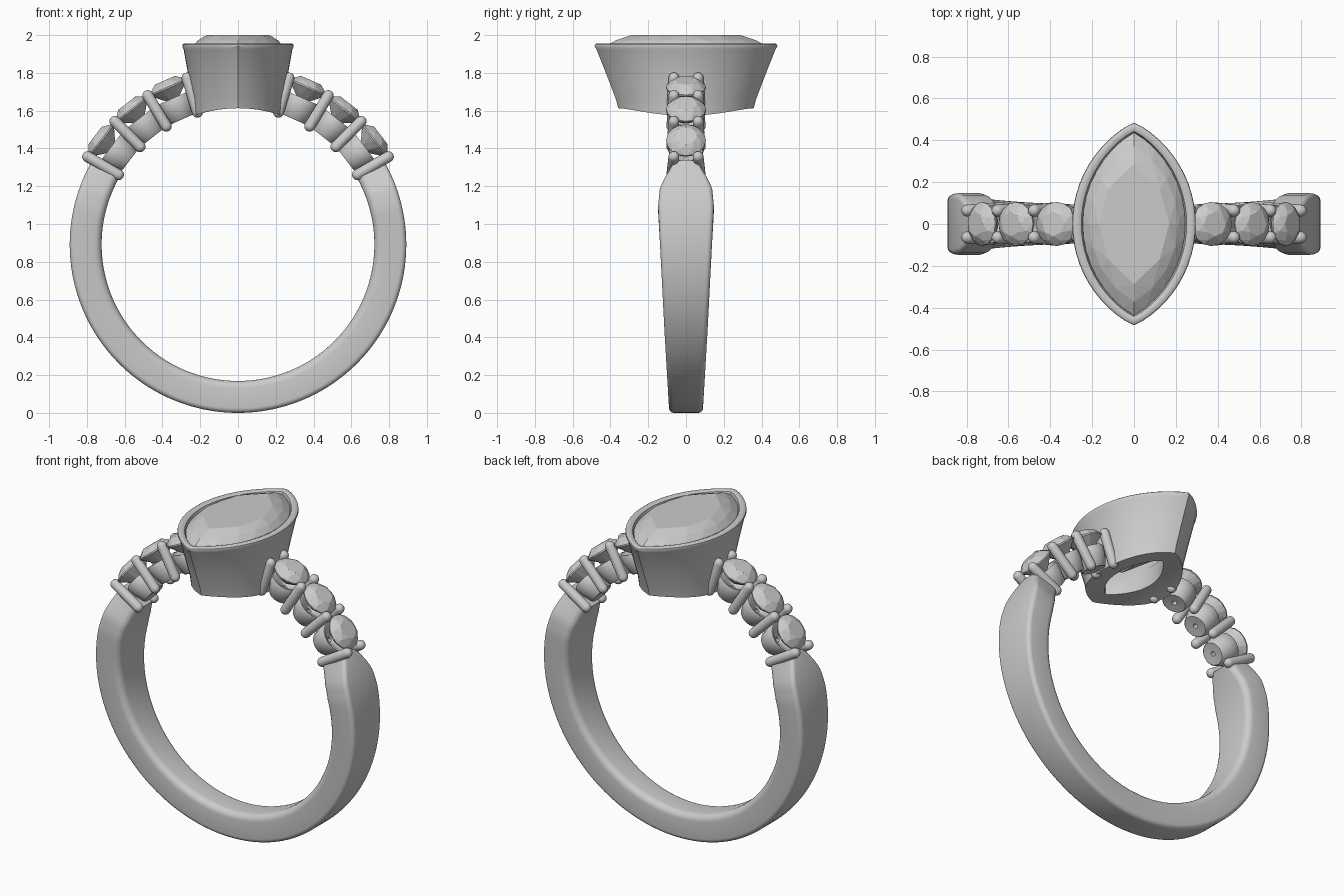
import bpy, bmesh
from math import sin, cos, pi, radians, sqrt, asin
from mathutils import Matrix, Vector

if "Cube" in bpy.data.objects:
    bpy.data.objects.remove(bpy.data.objects["Cube"])

CZ, R_IN, R_OUT = 0.891, 0.722, 0.891   # ring centre height and radii


def finish(name, bm, smooth=None, matrix=None):
    if matrix:
        bm.transform(matrix)
    bmesh.ops.recalc_face_normals(bm, faces=bm.faces)
    me = bpy.data.meshes.new(name)
    bm.to_mesh(me)
    bm.free()
    ob = bpy.data.objects.new(name, me)
    bpy.context.collection.objects.link(ob)
    if smooth:
        bpy.context.view_layer.objects.active = ob
        ob.select_set(True)
        bpy.ops.object.shade_smooth_by_angle(angle=radians(smooth))
        ob.select_set(False)
    return ob


def loft(rings, close=False, caps=False):
    """Skin a list of closed loops with quads."""
    bm = bmesh.new()
    vs = [[bm.verts.new(p) for p in r] for r in rings]
    n = len(vs[0])
    pairs = list(zip(vs, vs[1:])) + ([(vs[-1], vs[0])] if close else [])
    for a, b in pairs:
        for i in range(n):
            j = (i + 1) % n
            bm.faces.new((a[i], a[j], b[j], b[i]))
    if caps:
        bm.faces.new(vs[0])
        bm.faces.new(vs[-1])
    return bm


def lathe(profile, n=24, **kw):
    return loft([[(r * cos(2 * pi * i / n), r * sin(2 * pi * i / n), z)
                  for i in range(n)] for r, z in profile], **kw)


def hull(points):
    bm = bmesh.new()
    for p in points:
        bm.verts.new(p)
    bmesh.ops.convex_hull(bm, input=bm.verts)
    return bm


def radial(deg):
    """Frame at the ring centre whose z axis points outward at deg."""
    return Matrix.Translation((0, 0, CZ)) @ Matrix.Rotation(radians(90 - deg), 4, 'Y')


def lerp_table(x, table):
    for (a, u), (b, v) in zip(table, table[1:]):
        if x <= b:
            return u + (v - u) * max(0, (x - a) / (b - a))
    return table[-1][1]


# Tapered shank: open band, widest at the shoulders, pinched under the stones
def section(deg):
    up = deg if deg <= 90 else 180 - deg
    z = CZ + R_OUT * sin(radians(up))
    w_out = lerp_table(z, [(0, .09), (.4, .113), (1.1, .148), (1.2, .138),
                           (1.25, .115), (1.3, .085), (1.35, .06)])
    w_in = lerp_table(z, [(0, .09), (.4, .113), (1.1, .148), (1.2, .138), (1.35, .085)])
    pts = []
    for k, (cy, cr, rad) in enumerate([(w_out, R_OUT, .026), (-w_out, R_OUT, .026),
                                       (-w_in, R_IN, .04), (w_in, R_IN, .04)]):
        sy, sr = (1 if cy > 0 else -1), (1 if k < 2 else -1)
        for i in range(6):
            a = k * pi / 2 + i * pi / 10
            pts.append((cy - sy * rad + rad * cos(a), cr - sr * rad + rad * sin(a)))
    u = Vector((cos(radians(deg)), 0, sin(radians(deg))))
    return [Vector((0, y, CZ)) + u * r for y, r in pts]


N = 120
finish("shank", loft([section(30 - 240 * i / N) for i in range(N + 1)], caps=True), 35)


# Pointed-oval outline made from two arcs
def marquise(length, width, z, n=24):
    r = (length ** 2 + width ** 2) / (2 * width)
    t = asin(min(1, length / r))
    pts = []
    for side in (1, -1):
        for i in range(n):
            a = -t + 2 * t * i / n
            x, y = side * (r * cos(a) - r + width), side * r * sin(a)
            if i == 0:
                y *= .992           # soften the tip
            h = CZ + sqrt(R_IN ** 2 - x * x) if z is None else z
            pts.append((x, y, h))
    return pts


# Flared bezel; loops without a height lie on the finger hole
bezel = [(.362, .236, None), (.374, .241, 1.66), (.42, .262, 1.78), (.478, .288, 1.925),
         (.488, .295, 1.94), (.486, .293, 1.95), (.478, .285, 1.956), (.458, .265, 1.956),
         (.446, .252, 1.95), (.44, .246, 1.93), (.42, .23, 1.88), (.25, .115, 1.72),
         (.25, .115, None), (.30, .175, None), (.345, .222, None)]
finish("bezel", loft([marquise(*b) for b in bezel], close=True), 40)

# Faceted centre stone
centre = (marquise(.29, .168, 2.0, 4) + marquise(.375, .212, 1.972, 8)
          + marquise(.44, .245, 1.936, 16) + marquise(.437, .243, 1.92, 16)
          + marquise(.22, .12, 1.76, 4) + [(0, .1, 1.69), (0, -.1, 1.69)])
finish("centre_stone", hull(centre))


def circle(r, z, n, off=0):
    return [(r * cos(2 * pi * (i + off) / n), r * sin(2 * pi * (i + off) / n), z)
            for i in range(n)]


# Round side stones in small cups, three on each shoulder
for side in ("right", "left"):
    for k, deg in enumerate((37.3, 51.8, 66)):
        m = radial(deg if side == "right" else 180 - deg)
        stone = (circle(.058, .952, 8) + circle(.085, .936, 8, .5)
                 + circle(.105, .914, 16) + circle(.105, .906, 16)
                 + circle(.055, .858, 8, .5) + [(0, 0, .815)])
        finish(f"side_stone_{side}_{k}", hull(stone), None, m)
        cup = [(.014, .73), (.066, .726), (.072, .732), (.09, .79), (.094, .84),
               (.09, .848), (.078, .846), (.014, .79)]
        finish(f"cup_{side}_{k}", lathe(cup, close=True), 40, m)

    # Paired prongs between the stones, leaning in toward the tips
    for k, deg in enumerate((30.3, 45, 58.8, 73)):
        m = radial(deg if side == "right" else 180 - deg)
        for s in (-1, 1):
            a, b, r = Vector((0, s * .075, .733)), Vector((0, s * .064, .922)), .029
            d = b - a
            prof = [(r * cos(t), r * sin(t)) for t in
                    [-pi / 2 * .98 + i * pi / 2 * .98 / 5 for i in range(6)]]
            prof += [(q, d.length - z) for q, z in reversed(prof)]
            place = m @ Matrix.Translation(a) @ d.to_track_quat('Z', 'Y').to_matrix().to_4x4()
            finish(f"prong_{side}_{k}_{'front' if s < 0 else 'back'}",
                   lathe(prof, 14, caps=True), 40, place)
